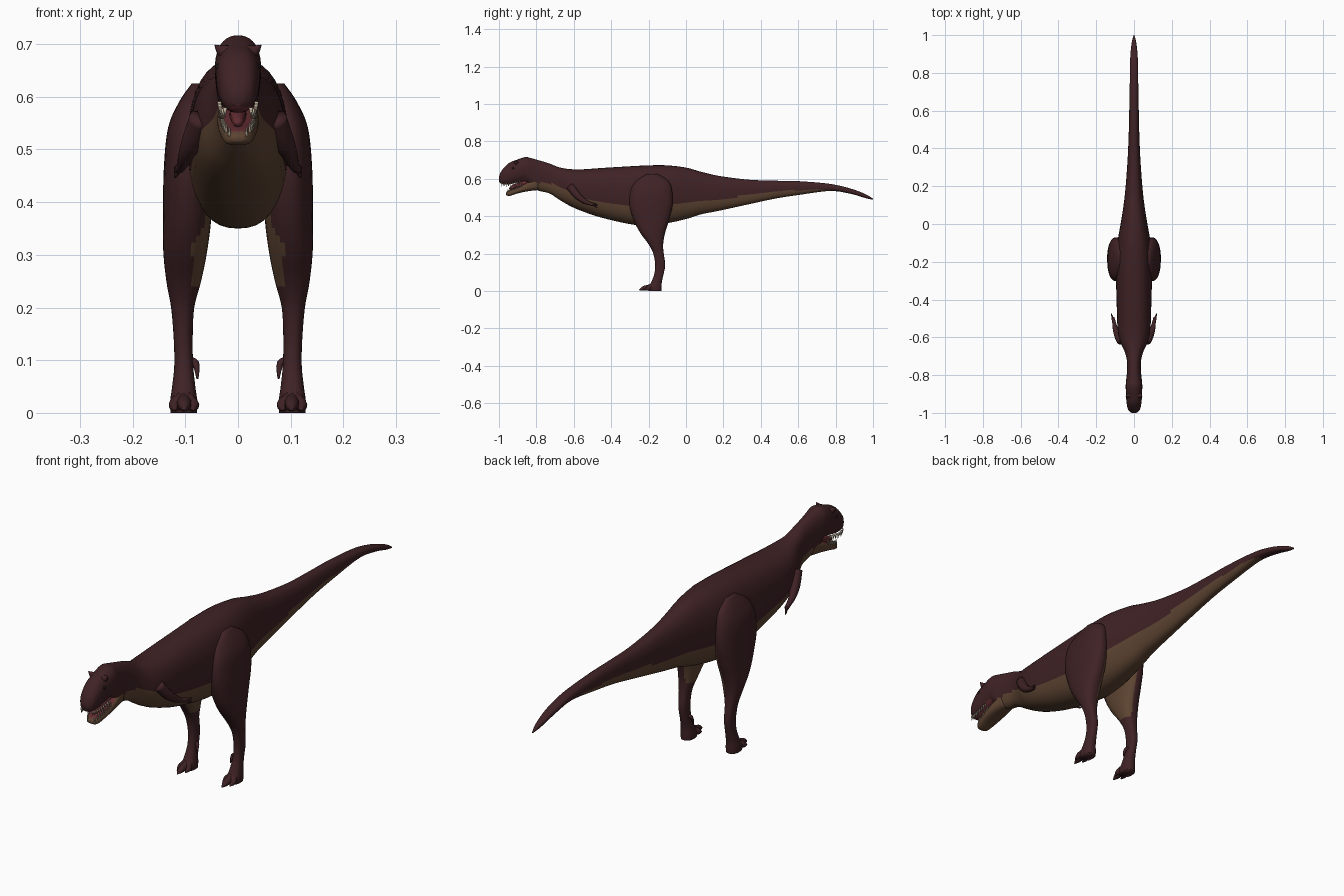
import bpy
import bmesh
from math import cos, sin, pi, copysign
from mathutils import Vector

cube = bpy.data.objects.get("Cube")
if cube:
    bpy.data.objects.remove(cube, do_unlink=True)


def material(name, rgb):
    m = bpy.data.materials.new(name)
    m.use_nodes = True
    m.diffuse_color = (*rgb, 1)
    bsdf = m.node_tree.nodes["Principled BSDF"]
    bsdf.inputs["Base Color"].default_value = (*rgb, 1)
    bsdf.inputs["Roughness"].default_value = 0.8
    return m


HIDE = material("maroon hide", (0.05, 0.016, 0.018))
BELLY = material("brown belly", (0.11, 0.058, 0.032))
MOUTH = material("mouth pink", (0.12, 0.025, 0.03))
TOOTH = material("tooth ivory", (0.5, 0.43, 0.32))
EYE = material("dark eye", (0.012, 0.008, 0.008))


def spline(stations, steps=5):
    """Smooth rows of numbers with a Catmull-Rom curve."""
    pts = [stations[0], *stations, stations[-1]]
    rows = []
    for a, b, c, d in zip(pts, pts[1:], pts[2:], pts[3:]):
        for i in range(steps):
            t = i / steps
            rows.append([q + 0.5 * t * (r - p + t * (2 * p - 5 * q + 4 * r - s
                         + t * (3 * (q - r) + s - p)))
                         for p, q, r, s in zip(a, b, c, d)])
    return rows + [list(stations[-1])]


def loft(name, rings, mats, rule=None):
    """Skin rings of points, close both ends, colour faces by a rule."""
    bm = bmesh.new()
    loops = [[bm.verts.new(p) for p in ring] for ring in rings]
    n = len(loops[0])
    for a, b in zip(loops, loops[1:]):
        for i in range(n):
            bm.faces.new((a[i], a[(i + 1) % n], b[(i + 1) % n], b[i]))
    bm.faces.new(loops[0])
    bm.faces.new(loops[-1])
    bmesh.ops.recalc_face_normals(bm, faces=bm.faces)
    bm.normal_update()
    for f in bm.faces:
        f.smooth = True
        if rule:
            f.material_index = rule(f.calc_center_median(), f.normal)
    mesh = bpy.data.meshes.new(name)
    bm.to_mesh(mesh)
    bm.free()
    for m in mats:
        mesh.materials.append(m)
    obj = bpy.data.objects.new(name, mesh)
    bpy.context.collection.objects.link(obj)
    return obj


def power(v, e):
    return copysign(abs(v) ** e, v)


def oval(place, ru, rv, n=40, e=0.85):
    """A slightly boxy ellipse, placed by a function of its two offsets."""
    return [place(ru * power(cos(2 * pi * i / n), e), rv * power(sin(2 * pi * i / n), e))
            for i in range(n)]


def tube(name, pts, mat, n=10, steps=4):
    """A tapering round limb through (x, y, z, radius) points."""
    rows = spline(pts, steps)
    rings = []
    for i, row in enumerate(rows):
        ahead, behind = rows[min(i + 1, len(rows) - 1)], rows[max(i - 1, 0)]
        d = (Vector(ahead[:3]) - Vector(behind[:3])).normalized()
        u = d.cross(Vector((0.3, 0.2, 1))).normalized()
        v = d.cross(u)
        c = Vector(row[:3])
        rings.append(oval(lambda p, q: c + u * p + v * q, row[3], row[3], n, 1))
    return loft(name, rings, [mat])


def length_rings(rows, e=0.85):
    """Rings across y from rows of y, top, bottom, half width."""
    rings = []
    for y, top, bottom, half, *_ in rows:
        mid = (top + bottom) / 2
        rings.append(oval(lambda p, q: (p, y, mid + q), half, (top - bottom) / 2, 40, e))
    return rings


def sample(rows, y, col):
    """Read a column of the rows at a position along y."""
    for a, b in zip(rows, rows[1:]):
        if a[0] <= y <= b[0]:
            return a[col] + (b[col] - a[col]) * (y - a[0]) / (b[0] - a[0] + 1e-9)
    return rows[-1][col]


# Skull, neck, trunk and tail: y, top, bottom, half width, belly line
body = spline([
    (-1, .612, .585, .012, .4), (-.985, .645, .572, .03, .4), (-.95, .682, .57, .039, .4),
    (-.91, .7, .578, .042, .4), (-.86, .716, .586, .044, .5), (-.83, .711, .56, .042, .575),
    (-.79, .7, .537, .038, .58), (-.73, .682, .522, .037, .575), (-.68, .662, .49, .048, .56),
    (-.62, .652, .455, .074, .53), (-.55, .651, .425, .087, .5), (-.45, .658, .392, .091, .47),
    (-.3, .667, .358, .095, .455), (-.2, .672, .35, .095, .46), (-.1, .672, .363, .088, .47),
    (0, .66, .385, .071, .475), (.08, .638, .41, .058, .48), (.18, .615, .43, .046, .49),
    (.34, .595, .465, .034, .515), (.48, .59, .495, .028, .53), (.61, .587, .515, .025, .54),
    (.77, .573, .535, .022, .54), (.88, .548, .52, .02, .5), (.96, .518, .497, .012, .4),
    (1, .494, .488, .002, .4)])


def body_rule(c, normal):
    if c.y < -.85 and normal.z < -.6:
        return 2
    return 1 if c.z < sample(body, c.y, 4) else 0


loft("body", length_rings(body), [HIDE, BELLY, MOUTH], body_rule)

# Open lower jaw with tongue
jaw = spline([(-.962, .527, .515, .012), (-.945, .54, .508, .027), (-.9, .555, .522, .036),
              (-.85, .58, .533, .039), (-.79, .61, .54, .034)])
loft("lower_jaw", length_rings(jaw, .7), [BELLY, MOUTH],
     lambda c, normal: 1 if normal.z > .75 else 0)
tube("tongue", [(0, -.83, .585, .018), (0, -.89, .566, .016), (0, -.935, .552, .01),
                (0, -.945, .551, .002)], MOUTH)

# Legs: z, y centre, y radius, x centre, x radius
leg = spline([
    (.625, -.18, .03, .072, .016), (.59, -.18, .085, .082, .03), (.54, -.185, .11, .092, .041),
    (.46, -.187, .115, .095, .046), (.38, -.185, .095, .096, .046), (.31, -.178, .066, .1, .042),
    (.25, -.161, .039, .103, .033), (.2, -.147, .028, .105, .022), (.14, -.138, .027, .104, .018),
    (.09, -.145, .025, .103, .018), (.05, -.157, .028, .103, .022), (.02, -.166, .036, .103, .026),
    (0, -.166, .035, .103, .025)])

for side, s in (("left", 1), ("right", -1)):
    rings = []
    for z, yc, ry, xc, rx in leg:
        rings.append(oval(lambda p, q: (s * (xc + p), yc + q, max(z, 0)), rx, ry, 32))

    def leg_rule(c, normal):
        return 1 if c.z > .24 and normal.x * s < -.3 and c.y > -.25 else 0

    loft(side + "_leg", rings, [HIDE, BELLY], leg_rule)

    # Three clawed toes and a small raised inner toe
    for toe, x, reach in (("inner", .085, -.222), ("middle", .102, -.25), ("outer", .12, -.225)):
        mid = (x + .103) / 2
        tube(f"{side}_{toe}_toe", [(s * .103, -.155, .035, .016), (s * mid, -.19, .022, .015),
                                   (s * x, reach + .022, .014, .012),
                                   (s * x, reach, .006, .002)], HIDE)
    tube(side + "_dewclaw", [(s * .095, -.14, .1, .008), (s * .08, -.15, .093, .007),
                             (s * .077, -.158, .065, .002)], HIDE, 8)

    # Short arm with small fingers
    tube(side + "_arm", [(s * .07, -.62, .56, .022), (s * .087, -.585, .515, .02),
                         (s * .1, -.55, .485, .014), (s * .106, -.52, .47, .01),
                         (s * .112, -.495, .463, .009)], HIDE)
    for i in range(3):
        tube(f"{side}_finger_{i + 1}", [(s * .111, -.5, .465, .005),
                                        (s * .117, -.485, .466 - .007 * i, .004),
                                        (s * .121, -.472, .464 - .009 * i, .001)], HIDE, 6)

    # Brow horn and eye
    tube(side + "_horn", [(s * .014, -.905, .682, .016), (s * .03, -.908, .687, .012),
                          (s * .044, -.912, .698, .001)], HIDE, 12)
    bpy.ops.mesh.primitive_uv_sphere_add(segments=12, ring_count=8, radius=.007,
                                         location=(s * .036, -.925, .657))
    eye = bpy.context.object
    eye.name = side + "_eye"
    eye.data.materials.append(EYE)
    bpy.ops.object.shade_smooth()

    # Rows of teeth along both jaws
    for i in range(9):
        y = -.985 + .012 * i
        x, z = s * sample(body, y, 3) * .82, sample(body, y, 2) + .008
        tube(f"{side}_upper_tooth_{i + 1}", [(x, y, z, .004), (x, y, z - .02, .0008)],
             TOOTH, 6, 1)
        y = -.956 + .01 * i
        x, z = s * sample(jaw, y, 3) * .84, sample(jaw, y, 1) - .007
        tube(f"{side}_lower_tooth_{i + 1}", [(x, y, z, .0035), (x, y, z + .018, .0008)],
             TOOTH, 6, 1)
